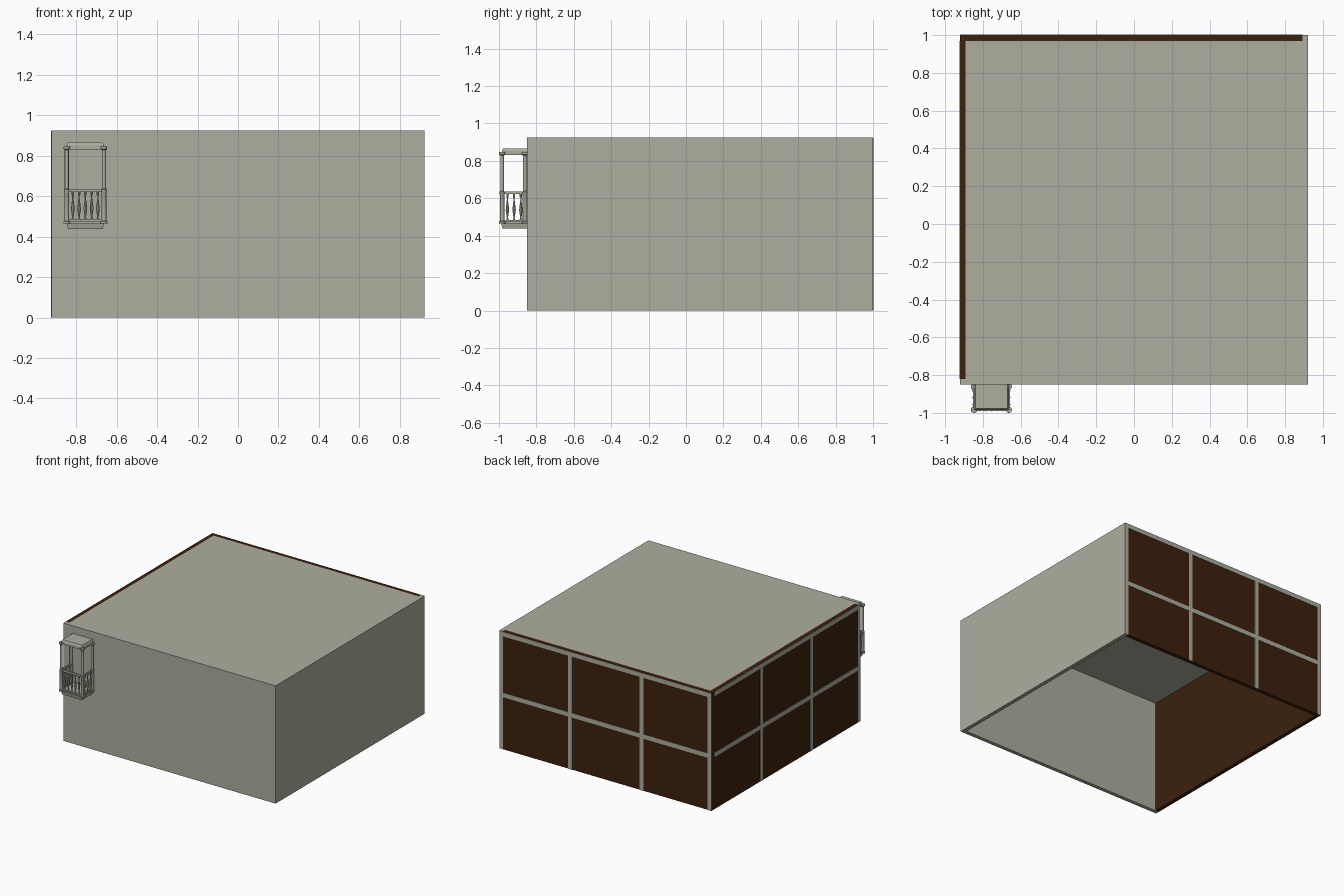
import bpy, bmesh, math
from mathutils import Vector

if "Cube" in bpy.data.objects:
    bpy.data.objects.remove(bpy.data.objects["Cube"])


def material(name, rgb):
    m = bpy.data.materials.new(name)
    m.diffuse_color = (*rgb, 1)
    m.use_nodes = True
    m.node_tree.nodes["Principled BSDF"].inputs["Base Color"].default_value = m.diffuse_color
    return m


STONE = material("warm_grey_stone", (0.42, 0.42, 0.35))
BROWN = material("dark_brown_panel", (0.045, 0.015, 0.004))


def finish(bm, name, mat):
    bmesh.ops.recalc_face_normals(bm, faces=bm.faces)
    me = bpy.data.meshes.new(name)
    bm.to_mesh(me)
    bm.free()
    me.materials.append(mat)
    ob = bpy.data.objects.new(name, me)
    bpy.context.collection.objects.link(ob)
    return ob


def box(name, x0, x1, y0, y1, z0, z1, mat=STONE, taper_top=0, taper_bottom=0):
    """Box between limits; tapers pull in the sides and front of one end."""
    bm = bmesh.new()
    bmesh.ops.create_cube(bm, size=1)
    for v in bm.verts:
        t = taper_top if v.co.z > 0 else taper_bottom
        v.co = Vector((x1 - t if v.co.x > 0 else x0 + t,
                       y1 if v.co.y > 0 else y0 + t,
                       z1 if v.co.z > 0 else z0))
    return finish(bm, name, mat)


def lathe(name, profile, x, y, sides=12):
    """Turned part from (radius, height) points."""
    bm = bmesh.new()
    rings = [[bm.verts.new((x + r * math.cos(2 * math.pi * i / sides),
                            y + r * math.sin(2 * math.pi * i / sides), z))
              for i in range(sides)] for r, z in profile]
    for a, b in zip(rings, rings[1:]):
        for i in range(sides):
            j = (i + 1) % sides
            bm.faces.new((a[i], a[j], b[j], b[i]))
    bm.faces.new(rings[0])
    bm.faces.new(rings[-1])
    ob = finish(bm, name, STONE)
    bpy.context.view_layer.objects.active = ob
    ob.select_set(True)
    bpy.ops.object.shade_smooth_by_angle(angle=math.radians(35))
    ob.select_set(False)
    return ob


# Building shell, open underneath
X, Y0, Y1, H, T = 0.922, -0.85, 1.0, 0.925, 0.03
box("front_wall", -X, X, Y0, Y0 + T, 0, H)
box("right_wall", X - T, X, Y0 + T, Y1, 0, H)
box("roof", -X + T, X - T, Y0 + T, Y1 - T, H - T, H)
box("back_panel", -X, X - T, Y1 - T, Y1, 0, H, BROWN)
box("left_panel", -X, -X + T, Y0 + T, Y1 - T, 0, H, BROWN)

# Thin grid of beams on the back and left panels
P, B, TOP = 0.003, 0.035, H - 0.002
for name, z0, z1 in (("top", TOP - B, TOP), ("middle", 0.41, 0.445)):
    box(f"back_{name}_beam", -X, X - T, Y1, Y1 + P, z0, z1)
    box(f"left_{name}_beam", -X - P, -X, Y0 + T, Y1 - T, z0, z1)
for i, x in enumerate((-X + B / 2, -0.315, 0.305)):
    box(f"back_upright_{i}", x - B / 2, x + B / 2, Y1, Y1 + P, 0, TOP)
for i, y in enumerate((-0.24, 0.38)):
    box(f"left_upright_{i}", -X - P, -X, y - B / 2, y + B / 2, 0, TOP)

# Balcony floor and canopy
CX, HX, FY, RY = -0.755, 0.092, -0.983, -0.861
box("balcony_base", CX - HX, CX + HX, -0.988, Y0, 0.438, 0.466, taper_bottom=0.006)
box("balcony_floor", CX - HX + 0.012, CX + HX - 0.012, -0.975, Y0, 0.466, 0.482)
box("canopy_lintel", CX - HX, CX + HX, -0.985, Y0, 0.832, 0.852)
box("canopy_top", CX - HX, CX + HX, -0.985, Y0, 0.852, 0.866, taper_top=0.007)

# Four turned posts with discs at foot, rail and head
post = [(0.017, 0.464), (0.017, 0.474), (0.012, 0.478), (0.012, 0.622), (0.014, 0.626),
        (0.014, 0.634), (0.010, 0.638), (0.010, 0.828), (0.016, 0.834), (0.016, 0.847)]
for side, sx in (("left", -1), ("right", 1)):
    for place, y in (("front", FY), ("rear", RY)):
        lathe(f"balcony_post_{place}_{side}", post, CX + sx * HX, y)

# Hand rails and turned balusters
R = 0.006
box("front_rail", CX - HX, CX + HX, FY - R, FY + R, 0.622, 0.635)
box("front_lower_rail", CX - HX, CX + HX, FY - R, FY + R, 0.474, 0.484)
spindle = [(0.006, 0.48), (0.006, 0.488), (0.003, 0.494), (0.009, 0.535), (0.008, 0.55),
           (0.003, 0.59), (0.003, 0.602), (0.006, 0.608), (0.006, 0.624)]
for i in range(5):
    lathe(f"front_baluster_{i}", spindle, CX + (i - 2) * 0.031, FY, 8)
for side, sx in (("left", -1), ("right", 1)):
    x = CX + sx * HX
    box(f"{side}_rail", x - R, x + R, FY, Y0, 0.622, 0.635)
    box(f"{side}_lower_rail", x - R, x + R, FY, Y0, 0.474, 0.484)
    for i in range(3):
        lathe(f"{side}_baluster_{i}", spindle, x, -0.955 + i * 0.036, 8)
